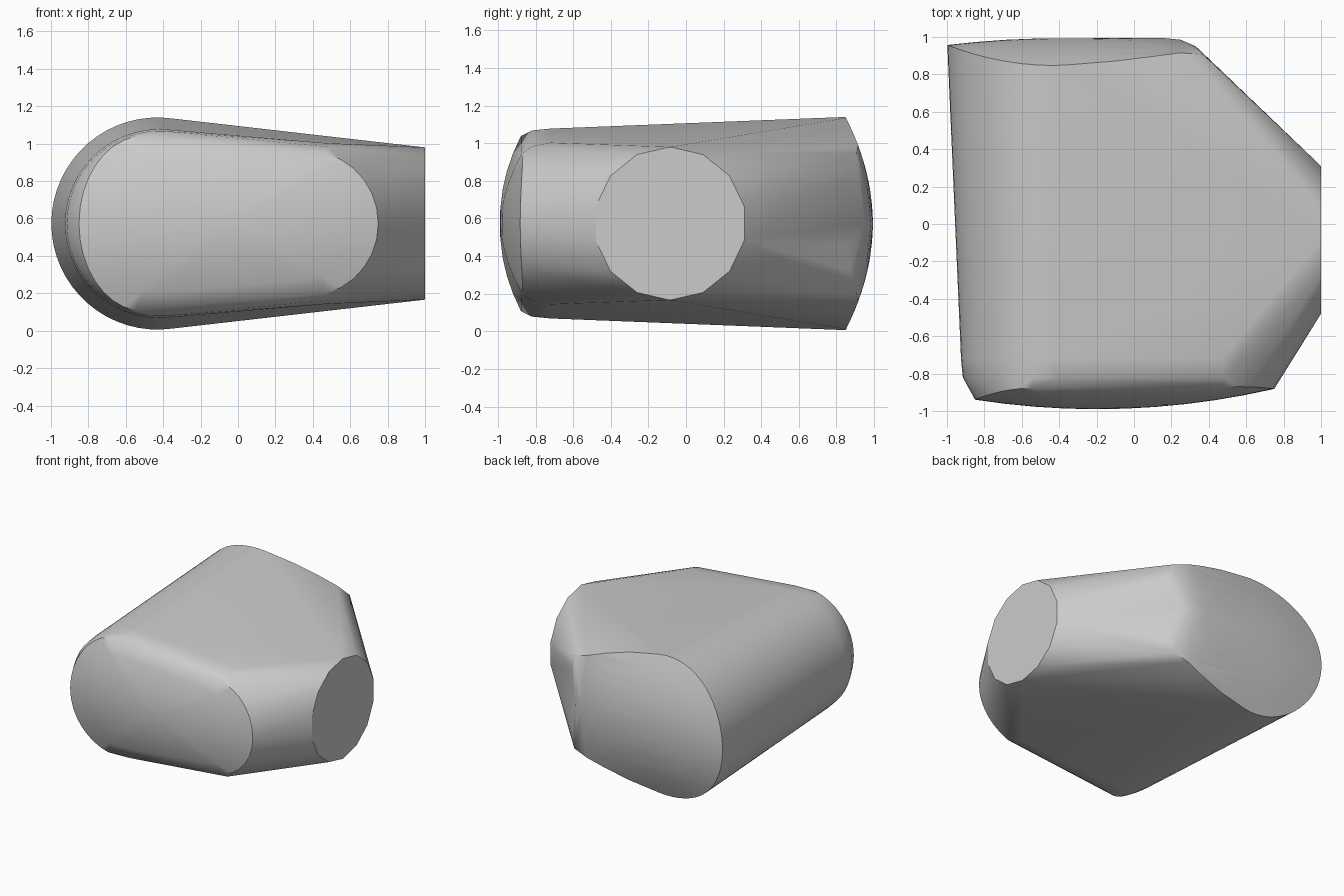
import bpy
import bmesh
from math import sin, cos, pi, radians

MID = 0.573  # height of the horizontal symmetry plane

cube = bpy.data.objects.get("Cube")
if cube:
    bpy.data.objects.remove(cube, do_unlink=True)


def arc(cx, rx, rz, start, end, steps):
    """Points (x, height above the middle) along part of an ellipse."""
    angles = [radians(start + (end - start) * i / steps) for i in range(steps + 1)]
    return [(cx + rx * cos(a), rz * sin(a)) for a in angles]


def front_y(x, h):
    return -0.99 + 0.12 * (x + 0.2) ** 2 + 0.45 * h * h


def back_y(x, h):
    return 0.993 - 0.45 * h * h - 0.1 * max(0, -x - 0.4) ** 2


def dome(outline, cx, surface):
    """Concentric copies of an outline laid on a bulged surface."""
    return [(cx + (x - cx) * s, surface(cx + (x - cx) * s, h * s), h * s)
            for s in (1, 0.8, 0.6, 0.4, 0.2, 0) for x, h in outline]


points = []

# Front face: rounded slot outline with a shallow bulge
front = arc(0.38, 0.37, 0.385, 0, 75, 6) + arc(-0.5, 0.35, 0.47, 98, 180, 8)
points += dome(front, -0.05, front_y)

# Rounded shoulder behind the front rim
for y, r, tip_x, tip_h in ((-0.72, 0.505, 0.47, 0.43), (-0.82, 0.495, 0.48, 0.41)):
    points += [(x, y, h) for x, h in arc(-0.42, r, r, 88, 180, 12)]
    points.append((tip_x, y, tip_h))

# Back face: large round end on the right, tapering to the left
back = arc(-0.43, 0.568, 0.567, 82, 180, 16) + [(-0.1, 0.52), (0.1, 0.465), (0.25, 0.415)]
points += dome(back, -0.2, back_y)

# Rounded corner at the back left
points += [(0.15, 0.995, 0), (0.15, 0.97, 0.2), (0.25, 0.985, 0), (0.25, 0.965, 0.18),
           (0.33, 0.95, 0), (0.33, 0.94, 0.15), (0.37, 0.905, 0.375),
           (0.41, 0.873, 0.25), (0.425, 0.86, 0.12)]

# Flat disc on the left end
points += [(1, -0.085 + 0.405 * cos((i + 0.5) * pi / 7), 0.407 * sin((i + 0.5) * pi / 7))
           for i in range(7)]

# Wrap one convex skin round the upper points and their mirror images
bm = bmesh.new()
for x, y, h in points:
    for side in (1, -1):
        bm.verts.new((x, y, MID + side * h))
bmesh.ops.remove_doubles(bm, verts=bm.verts, dist=0.004)
hull = bmesh.ops.convex_hull(bm, input=bm.verts)
loose = {v for v in hull["geom_interior"] + hull["geom_unused"]
         if isinstance(v, bmesh.types.BMVert)}
bmesh.ops.delete(bm, geom=list(loose), context='VERTS')
bmesh.ops.dissolve_limit(bm, angle_limit=radians(0.5), verts=bm.verts, edges=bm.edges)
bmesh.ops.recalc_face_normals(bm, faces=bm.faces)

mesh = bpy.data.meshes.new("rounded_body")
bm.to_mesh(mesh)
bm.free()
body = bpy.data.objects.new("rounded_body", mesh)
bpy.context.collection.objects.link(body)

# Plain grey
grey = bpy.data.materials.new("plain_grey")
grey.use_nodes = True
colour = (0.6, 0.6, 0.6, 1)
grey.diffuse_color = colour
grey.node_tree.nodes["Principled BSDF"].inputs["Base Color"].default_value = colour
mesh.materials.append(grey)

# Smooth the skin but keep the rims crisp
bpy.ops.object.select_all(action='DESELECT')
body.select_set(True)
bpy.context.view_layer.objects.active = body
bpy.ops.object.shade_smooth_by_angle(angle=radians(30))
